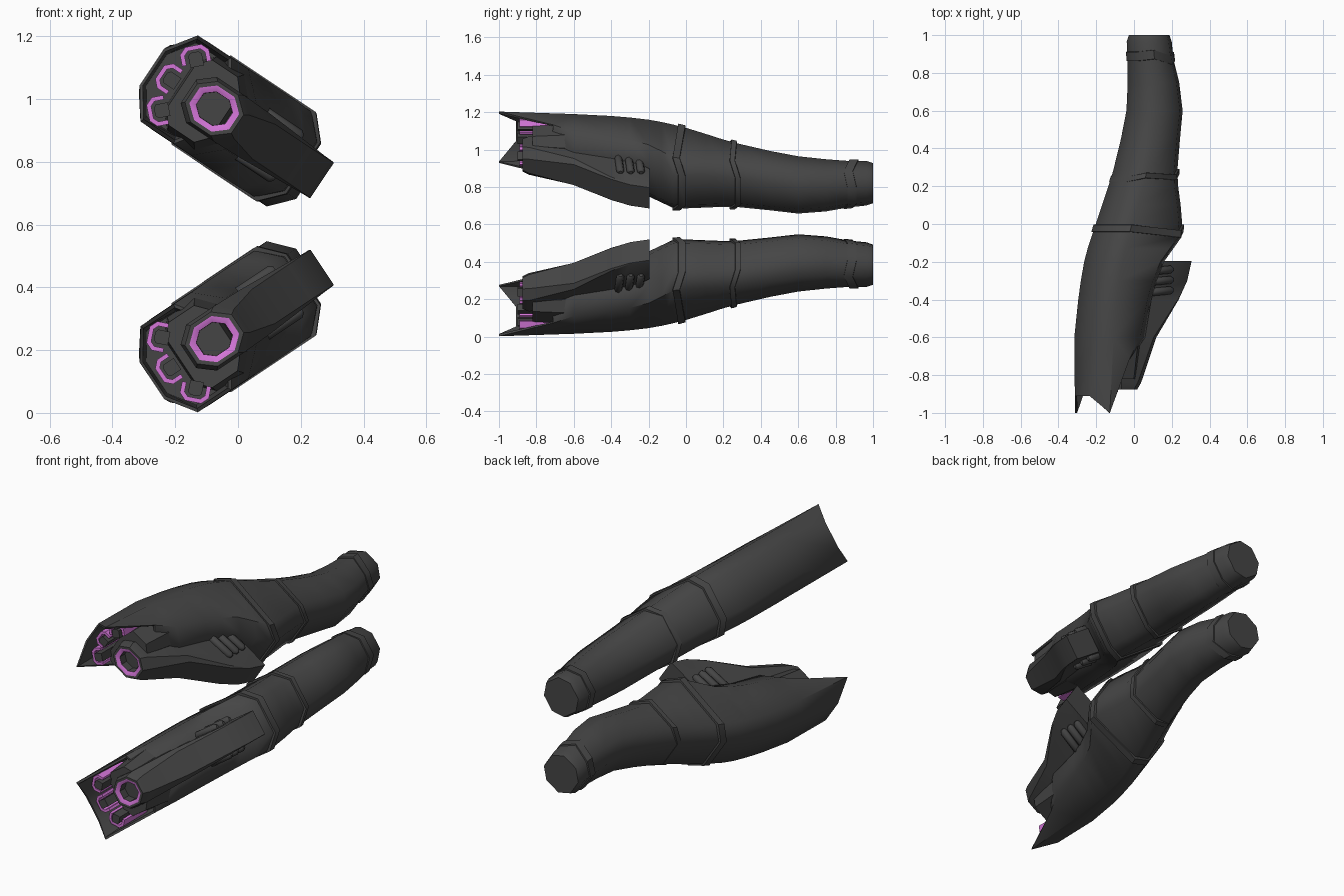
import bpy, bmesh, math
from mathutils import Vector

if "Cube" in bpy.data.objects:
    bpy.data.objects.remove(bpy.data.objects["Cube"])

# The pods lie in a plane tilted about Y: u runs across the pod, v through its thickness
A = math.radians(33.7)
CU, SU = math.cos(A), math.sin(A)
VC = 0.765
MID = 0.6025


def material(name, rgb):
    m = bpy.data.materials.new(name)
    m.diffuse_color = (*rgb, 1)
    m.use_nodes = True
    m.node_tree.nodes["Principled BSDF"].inputs["Base Color"].default_value = m.diffuse_color
    return m


MATS = [material("dark grey metal", (0.06, 0.06, 0.06)),
        material("magenta glow", (0.66, 0.18, 0.69))]

# Mirror plane helper between upper and lower pod
mirror_plane = bpy.data.objects.new("mirror_plane", None)
mirror_plane.location = (0, 0, MID)
mirror_plane.hide_render = True
bpy.context.collection.objects.link(mirror_plane)


def to_world(u, y, v):
    return Vector((CU * u + SU * v, y, -SU * u + CU * v))


def loft(bm, rings, mats=None, cap_mat=0):
    """Skin closed rings of (u, y, v) and cap both ends."""
    vs = [[bm.verts.new(to_world(*p)) for p in r] for r in rings]
    n = len(vs[0])
    for k in range(len(vs) - 1):
        for i in range(n):
            j = (i + 1) % n
            f = bm.faces.new((vs[k][i], vs[k][j], vs[k + 1][j], vs[k + 1][i]))
            f.material_index = mats[k] if mats else 0
    for cap in (vs[0], vs[-1][::-1]):
        bm.faces.new(cap).material_index = cap_mat


def finish(name, bm, angle=28):
    bmesh.ops.recalc_face_normals(bm, faces=bm.faces)
    me = bpy.data.meshes.new(name)
    bm.to_mesh(me)
    bm.free()
    for m in MATS:
        me.materials.append(m)
    ob = bpy.data.objects.new(name, me)
    bpy.context.collection.objects.link(ob)
    bpy.context.view_layer.objects.active = ob
    ob.select_set(True)
    bpy.ops.object.shade_smooth_by_angle(angle=math.radians(angle))
    ob.select_set(False)
    mod = ob.modifiers.new("lower copy", 'MIRROR')
    mod.use_axis = (False, False, True)
    mod.mirror_object = mirror_plane
    mod.use_mirror_merge = False
    return ob


def octagon(y, u0, u1, c, vf, vb, vc=VC, ys=(0, 0, 0, 0)):
    """Chamfered section; ys shifts the four vertex pairs along y."""
    half = [(u0, vf, ys[0]), (u0 + c, vb, ys[1]), (u1 - c, vb, ys[2]), (u1, vf, ys[3])]
    return ([(u, y + d, vc + v) for u, v, d in half]
            + [(u, y + d, vc - v) for u, v, d in half[::-1]])


def scaled(ring, k, cu, y=None, vc=VC):
    return [(cu + (u - cu) * k, yy if y is None else y, vc + (v - vc) * k)
            for u, yy, v in ring]


# Main body: open toothed mouth at the front, S-bend to the tail
KEYS = [(-0.60, -0.830, -0.500, 0.080, 0.090, 0.165, VC),
        (-0.40, -0.805, -0.460, 0.075, 0.090, 0.166, VC),
        (-0.30, -0.785, -0.430, 0.070, 0.095, 0.166, VC),
        (-0.20, -0.762, -0.385, 0.068, 0.098, 0.166, VC),
        (-0.13, -0.740, -0.325, 0.067, 0.098, 0.165, VC),
        (-0.07, -0.718, -0.272, 0.066, 0.095, 0.163, VC),
        (0.00, -0.692, -0.264, 0.066, 0.092, 0.160, 0.764),
        (0.10, -0.650, -0.270, 0.066, 0.090, 0.155, 0.760),
        (0.20, -0.610, -0.278, 0.067, 0.084, 0.150, 0.754),
        (0.28, -0.580, -0.278, 0.067, 0.080, 0.148, 0.750),
        (0.45, -0.530, -0.250, 0.067, 0.072, 0.142, 0.742),
        (0.60, -0.495, -0.224, 0.065, 0.065, 0.137, 0.735),
        (0.75, -0.488, -0.238, 0.063, 0.058, 0.126, 0.730),
        (0.87, -0.490, -0.268, 0.060, 0.052, 0.115, 0.727),
        (0.965, -0.498, -0.278, 0.060, 0.050, 0.110, 0.727)]
mouth = octagon(0, -0.84, -0.58, 0.066, 0.07, 0.165, VC, (-0.91, -1.0, -0.71, -0.72))
tail = octagon(*KEYS[-1])
bm = bmesh.new()
loft(bm, [scaled(mouth, 0.86, -0.71, -0.66), scaled(mouth, 0.93, -0.71), mouth]
     + [octagon(*k) for k in KEYS] + [scaled(tail, 0.9, -0.39, 1.0, 0.727)])
finish("pod_body", bm, 48)


def section_at(y):
    for a, b in zip(KEYS, KEYS[1:]):
        if a[0] <= y <= b[0]:
            t = (y - a[0]) / (b[0] - a[0])
            return [p + (q - p) * t for p, q in zip(a, b)]


# Raised collars around the body
bm = bmesh.new()
for y0, y1, ys, grow in ((-0.045, 0.0, (0, 0, -0.03, 0), 0.009),
                         (0.240, 0.275, (-0.02, 0.0, -0.01, 0.02), 0.009),
                         (0.860, 0.915, (0, 0.01, -0.02, 0), 0.006)):
    rings = []
    for y, g in ((y0, -0.015), (y0 + 0.004, grow), (y1 - 0.004, grow), (y1, -0.015)):
        _, u0, u1, c, vf, vb, vc = section_at(y)
        rings.append(octagon(y, u0 - g, u1 + g, c, vf + g * 0.5, vb + g, vc, ys))
    loft(bm, rings)
finish("collars", bm, 48)

# Core block between mouth and lower nozzle
bm = bmesh.new()
loft(bm, [octagon(-0.82, -0.728, -0.56, 0.035, 0.085, 0.125),
          octagon(-0.62, -0.735, -0.53, 0.05, 0.09, 0.145)])
finish("mouth_core", bm)

# Lower nozzle with glowing rim, widening back into the fin
rim = octagon(-0.875, -0.690, -0.512, 0.05, 0.035, 0.078)
bm = bmesh.new()
loft(bm, [scaled(rim, 0.60, -0.60, -0.74), scaled(rim, 0.62, -0.60, -0.865),
          scaled(rim, 0.85, -0.60), rim,
          octagon(-0.84, -0.700, -0.495, 0.05, 0.045, 0.088),
          octagon(-0.60, -0.640, -0.412, 0.03, 0.066, 0.085),
          octagon(-0.40, -0.550, -0.270, 0.01, 0.066, 0.074),
          octagon(-0.30, -0.460, -0.216, 0.006, 0.067, 0.070),
          octagon(-0.195, -0.370, -0.188, 0.004, 0.067, 0.069)],
     [0, 1, 0, 0, 0, 0, 0, 0])
finish("nozzle_fin", bm)

# Three rounded slats on each side of the fin
bm = bmesh.new()
for y in (-0.355, -0.30, -0.245):
    for side in (-1, 1):
        rings = []
        for u, r in ((-0.475, 0.010), (-0.460, 0.021), (-0.330, 0.021), (-0.316, 0.010)):
            rings.append([(u, y + 0.08 * (u + 0.38) + r * math.cos(k * math.pi / 4),
                           VC + side * 0.078 + r * math.sin(k * math.pi / 4)) for k in range(8)])
        loft(bm, rings)
finish("fin_slats", bm, 50)


def slot_prism(bm, cu, cv, ang, outline, y0, y1, mat):
    """Extrude a (t, n) outline along y; n points outward, t runs along the shell."""
    nu, nv = -math.cos(ang), math.sin(ang)
    ring = [(cu + n * nu + t * nv, VC + cv + n * nv - t * nu) for t, n in outline]
    loft(bm, [[(u, y, v) for u, v in ring] for y in (y0, y1)], [mat], mat)


# Glowing U-shaped slots in the mouth, each with a dark bar
half_u = [(0.047, -0.035), (0.047, 0.002), (0.026, 0.023)]
half_in = [(0.020, 0.009), (0.033, -0.004), (0.033, -0.035)]
u_shape = (half_u + [(-t, n) for t, n in half_u[::-1]]
           + [(-t, n) for t, n in half_in] + half_in[::-1][::-1])
bar_shape = [(0.022, -0.045), (0.022, -0.006), (0.012, 0.002),
             (-0.012, 0.002), (-0.022, -0.006), (-0.022, -0.045)]
glow, bars = bmesh.new(), bmesh.new()
for cu, cv, deg in ((-0.752, 0.113, 45), (-0.787, 0.0, 0), (-0.752, -0.113, -45)):
    ang = math.radians(deg)
    # the inner side of the U runs back from the left leg to the right leg
    outline = (half_u + [(-t, n) for t, n in half_u[::-1]]
               + [(-t, n) for t, n in half_in[::-1]] + half_in)
    slot_prism(glow, cu, cv, ang, outline, -0.89, -0.68, 1)
    slot_prism(bars, cu, cv, ang, bar_shape, -0.90, -0.66, 0)
finish("slot_glow", glow)
finish("slot_bars", bars)
